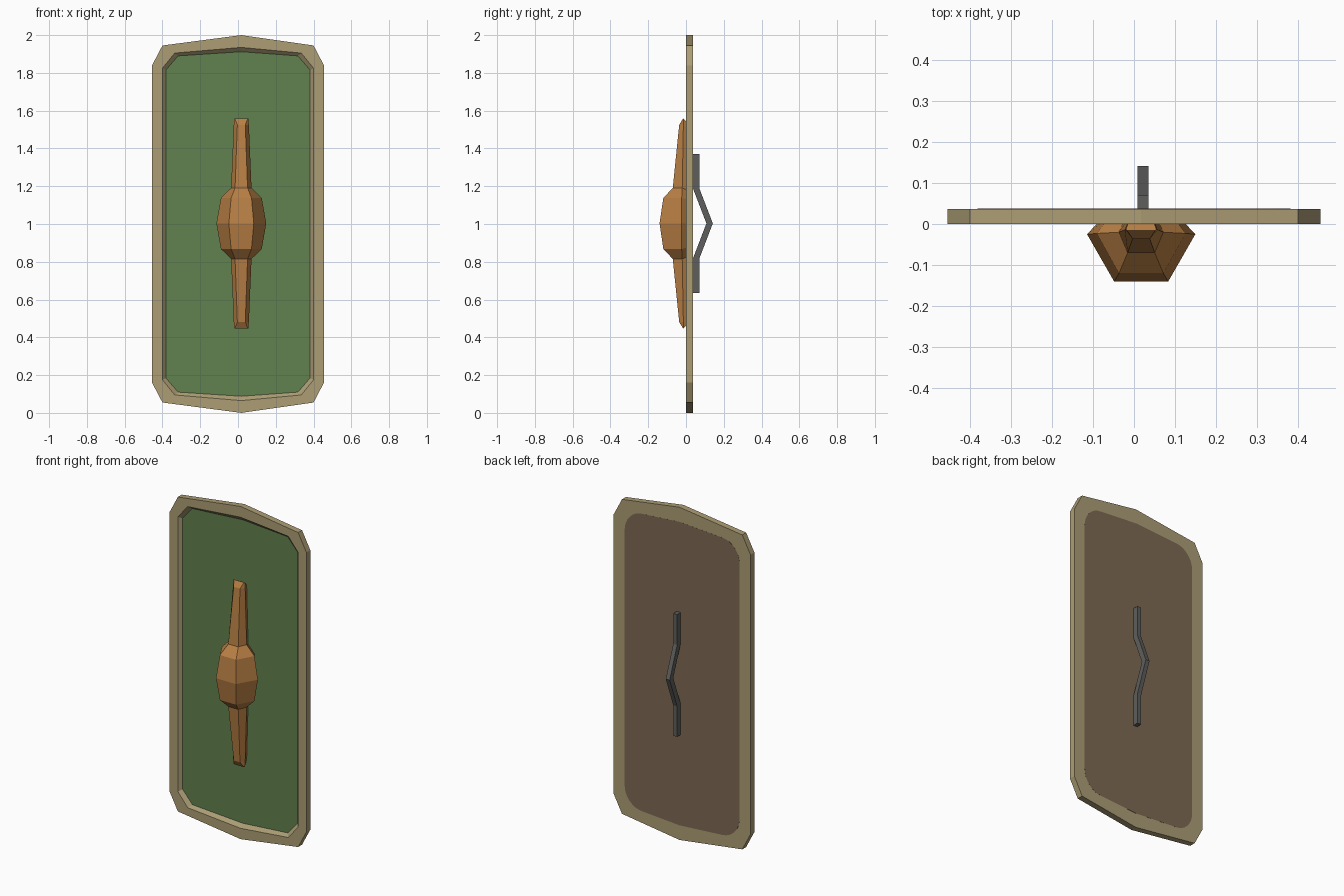
import bpy, bmesh, math

if "Cube" in bpy.data.objects:
    bpy.data.objects.remove(bpy.data.objects["Cube"])

CX = 0.0175   # centre line of peak, boss and grip
MZ = 1.0      # mid height


def mat(name, rgb):
    m = bpy.data.materials.new(name)
    lin = [((c / 255 + 0.055) / 1.055) ** 2.4 for c in rgb]
    m.diffuse_color = (*lin, 1)
    m.use_nodes = True
    m.node_tree.nodes["Principled BSDF"].inputs["Base Color"].default_value = m.diffuse_color
    return m


TAN = mat("tan_rim", (172, 157, 117))
GREEN = mat("green_field", (97, 129, 79))
BROWN = mat("brown_backing", (126, 106, 83))
COPPER = mat("copper_boss", (184, 127, 68))
GREY = mat("grey_grip", (94, 95, 93))


def make(name, bm, *mats):
    bmesh.ops.recalc_face_normals(bm, faces=bm.faces)
    me = bpy.data.meshes.new(name)
    bm.to_mesh(me)
    bm.free()
    for m in mats:
        me.materials.append(m)
    ob = bpy.data.objects.new(name, me)
    bpy.context.collection.objects.link(ob)
    return ob


def outline(peak, corner, side):
    """Octagon-like shield outline, mirrored in x and about mid height."""
    (cx, cz), (sx, sz) = corner, side
    top = [(-sx, sz), (-cx, cz), (CX, peak), (cx, cz), (sx, sz)]
    return top + [(x, 2 * MZ - z) for x, z in reversed(top)]


def loft(bm, rings, caps=True):
    loops = [[bm.verts.new(p) for p in r] for r in rings]
    for a, b in zip(loops, loops[1:]):
        for i in range(len(a)):
            j = (i + 1) % len(a)
            bm.faces.new((a[i], a[j], b[j], b[i]))
    if caps:
        bm.faces.new(loops[0])
        return bm.faces.new(loops[-1])


def at_y(pts, y):
    return [(x, y, z) for x, z in pts]


# board: flush back, outer edge, front rim, sloped wall, recessed green field
outer = outline(2.0, (0.40, 1.945), (0.455, 1.84))
opening = outline(1.935, (0.335, 1.905), (0.40, 1.825))
field = outline(1.912, (0.317, 1.89), (0.382, 1.815))
bm = bmesh.new()
floor = loft(bm, [at_y(outer, 0.037), at_y(outer, 0), at_y(opening, 0), at_y(field, 0.02)])
floor.material_index = 1
make("shield_board", bm, TAN, GREEN)


# backing: thin plate with rounded corners on the back
def rounded(pts, steps=4, cut=0.55):
    out = []
    n = len(pts)
    for i, p in enumerate(pts):
        if abs(p[0] - CX) < 0.01:
            out.append(p)
            continue
        ends = []
        for q in (pts[i - 1], pts[(i + 1) % n]):
            d = math.dist(p, q)
            t = min(0.05, d * 0.48) / d
            ends.append([p[k] + (q[k] - p[k]) * t for k in (0, 1)])
        a, b = ends
        for s in range(steps + 1):
            t = s / steps
            out.append(tuple((1 - t) ** 2 * a[k] + 2 * t * (1 - t) * p[k] + t * t * b[k]
                             for k in (0, 1)))
    return out


back = rounded(field)
bm = bmesh.new()
loft(bm, [at_y(back, 0.036), at_y(back, 0.0375)])
make("backing_panel", bm, BROWN)

# boss and spine: six-sided sections stacked along z, mirrored about mid height
# (dz, seam half width, seam y, front half width, front y, back half width, back dz)
sections = [
    (0.0, 0.132, -0.025, 0.066, -0.14, 0.088, 0.0),
    (0.135, 0.108, -0.023, 0.054, -0.12, 0.075, 0.125),
    (0.188, 0.054, -0.02, 0.033, -0.07, 0.035, 0.17),
    (0.522, 0.040, -0.014, 0.021, -0.036, 0.026, 0.50),
    (0.555, 0.037, -0.013, 0.034, -0.016, 0.025, 0.52),
]


def section(s, sign):
    dz, w, sy, f, fy, b, bz = s
    half = [(b, 0.022, bz), (w, sy, dz), (f, fy, dz)]
    ring = half + [(-x, y, z) for x, y, z in reversed(half)]
    return [(CX + x, y, MZ + 0.003 + sign * z) for x, y, z in ring]


rings = [section(s, -1) for s in reversed(sections[1:])] + [section(s, 1) for s in sections]
bm = bmesh.new()
loft(bm, rings)
make("boss_with_spine", bm, COPPER)

# grip: bent square bar on the back
path = [(0.037, 1.37), (0.037, 1.188), (0.108, 1.003), (0.037, 0.818), (0.037, 0.635)]
bm = bmesh.new()
loft(bm, [[(x, y + d, z) for x, d in ((0.009, 0), (0.035, 0), (0.035, 0.034), (0.009, 0.034))]
          for y, z in path])
make("hand_grip", bm, GREY)
